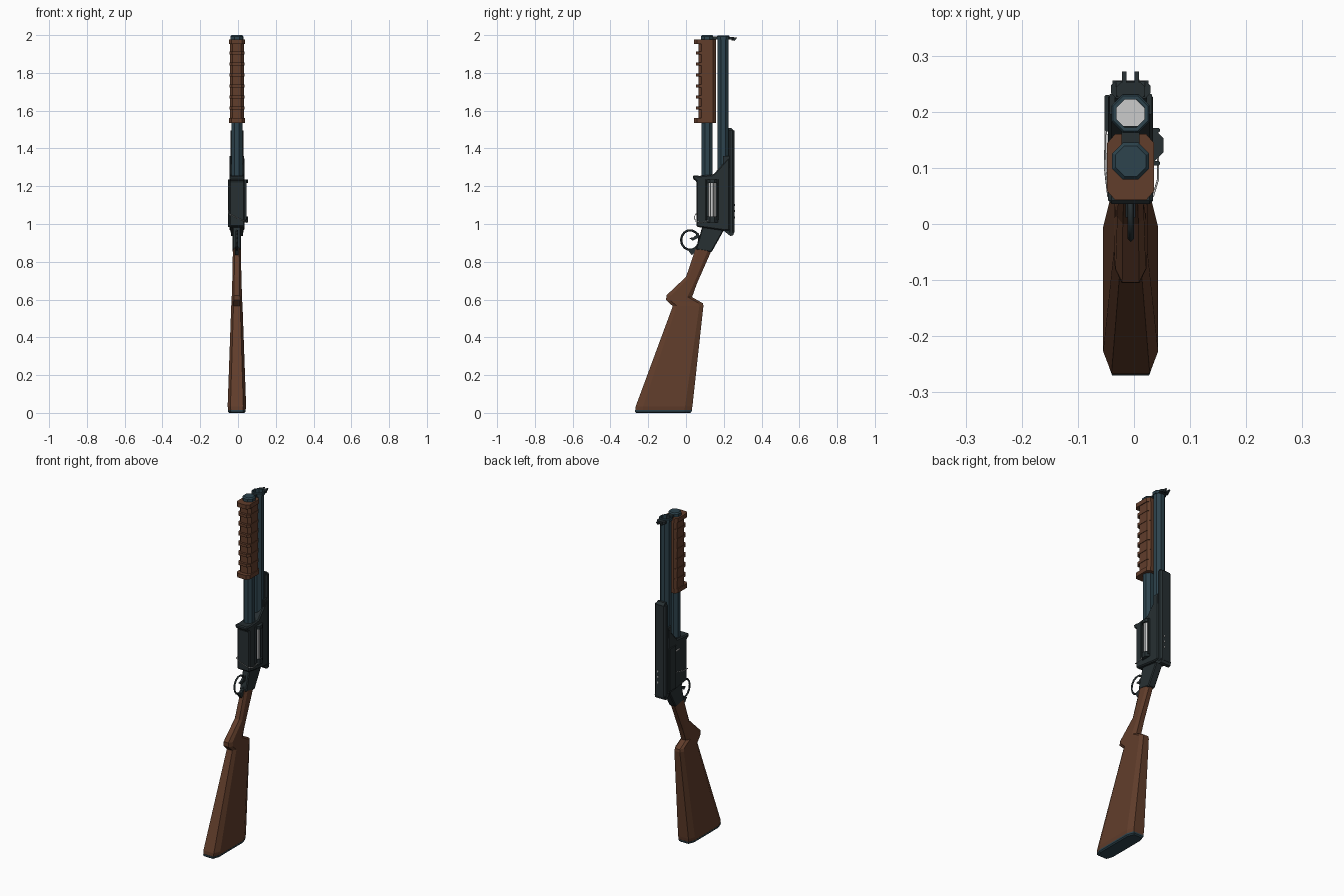
import bpy, bmesh
from math import pi, cos, sin
from mathutils import Vector

CX = -0.006  # gun centre line


def material(name, rgb):
    m = bpy.data.materials.new(name)
    m.diffuse_color = (*rgb, 1)
    return m


WOOD = material("wood", (0.12, 0.047, 0.024))
STEEL = material("blued_steel", (0.026, 0.056, 0.074))
DARK = material("dark_metal", (0.02, 0.029, 0.032))


def finish(name, bm, mat=None):
    bmesh.ops.recalc_face_normals(bm, faces=bm.faces[:])
    me = bpy.data.meshes.new(name)
    bm.to_mesh(me)
    bm.free()
    if mat:
        me.materials.append(mat)
    ob = bpy.data.objects.new(name, me)
    bpy.context.collection.objects.link(ob)
    return ob


def skin(name, loops, mat=None):
    """Join rings of equal point count and cap both ends."""
    bm = bmesh.new()
    rings = [[bm.verts.new(p) for p in loop] for loop in loops]
    n = len(rings[0])
    for a, b in zip(rings, rings[1:]):
        for i in range(n):
            j = (i + 1) % n
            bm.faces.new((a[i], a[j], b[j], b[i]))
    bm.faces.new(rings[0])
    bm.faces.new(rings[-1])
    return finish(name, bm, mat)


def loft(name, sections, mat=None, cx=CX):
    """Sections: front y, z, back y, z, half width, chamfer in x, chamfer share in depth."""
    loops = []
    for y0, z0, y1, z1, w, c, k in sections:
        f, b = Vector((0, y0, z0)), Vector((0, y1, z1))
        pts = [(w - c, 0), (w, k), (w, 1 - k), (w - c, 1)]
        pts += [(-x, t) for x, t in reversed(pts)]
        loops.append([f.lerp(b, t) + Vector((cx + x, 0, 0)) for x, t in pts])
    return skin(name, loops, mat)


def block(name, x0, x1, y0, y1, z0, z1, mat=None, c=0.004):
    w, k = (x1 - x0) / 2, c / (y1 - y0)
    return loft(name, [(y0, z, y1, z, w, c, k) for z in (z0, z1)], mat, (x0 + x1) / 2)


def prism(name, outline, w, mat=None, bevel=0.0, cx=CX):
    """Side outline (y, z) extruded across x."""
    ob = skin(name, [[(cx + s * w, y, z) for y, z in outline] for s in (-1, 1)], mat)
    if bevel:
        b = ob.modifiers.new("bevel", "BEVEL")
        b.width, b.segments, b.limit_method = bevel, 1, "ANGLE"
    return ob


def turned(name, cx, y, rings, mat=None, n=8):
    """Upright faceted body from (flat radius, z) rings."""
    q = cos(pi / n)
    return skin(name, [[(cx + r / q * cos(2 * pi * (i + .5) / n),
                         y + r / q * sin(2 * pi * (i + .5) / n), z)
                        for i in range(n)] for r, z in rings], mat)


def wire(name, pts, r, mat=None, closed=False):
    cu = bpy.data.curves.new(name, "CURVE")
    cu.dimensions, cu.bevel_depth, cu.bevel_resolution = "3D", r, 0
    sp = cu.splines.new("POLY")
    sp.points.add(len(pts) - 1)
    for p, co in zip(sp.points, pts):
        p.co = (*co, 1)
    sp.use_cyclic_u, cu.use_fill_caps = closed, True
    if mat:
        cu.materials.append(mat)
    ob = bpy.data.objects.new(name, cu)
    bpy.context.collection.objects.link(ob)


# Stock and butt pad
loft("stock", [
    (-0.268, 0.014, 0.030, 0.014, 0.046, 0.014, 0.13),
    (-0.266, 0.035, 0.034, 0.035, 0.049, 0.015, 0.13),
    (-0.070, 0.565, 0.092, 0.565, 0.030, 0.012, 0.13),
    (-0.105, 0.597, 0.090, 0.580, 0.028, 0.012, 0.13),
    (-0.104, 0.622, 0.032, 0.613, 0.027, 0.012, 0.18),
    (0.000, 0.720, 0.058, 0.685, 0.024, 0.010, 0.22),
    (0.052, 0.872, 0.133, 0.855, 0.021, 0.009, 0.22)], WOOD)
loft("butt_pad", [
    (-0.264, 0.0, 0.024, 0.0, 0.040, 0.013, 0.13),
    (-0.270, 0.006, 0.030, 0.006, 0.046, 0.014, 0.13),
    (-0.270, 0.015, 0.031, 0.015, 0.047, 0.014, 0.13)], STEEL)

# Receiver, tang and back rail
prism("receiver", [(0.056, 0.985), (0.20, 0.965), (0.232, 0.965), (0.232, 1.36),
                   (0.205, 1.33), (0.145, 1.262), (0.072, 1.255), (0.036, 1.258),
                   (0.036, 1.24), (0.056, 1.225)], 0.040, DARK, 0.006)
prism("tang", [(0.052, 0.865), (0.135, 0.85), (0.205, 0.975), (0.09, 1.0)], 0.022, DARK, 0.005)
block("back_rail", CX - .035, CX + .035, 0.224, 0.256, 0.955, 1.495, DARK, 0.009)
prism("rail_foot", [(0.195, 0.968), (0.235, 0.936), (0.25, 0.94), (0.256, 0.96), (0.23, 0.98)], 0.032, DARK)
prism("rail_tip", [(0.226, 1.495), (0.254, 1.495), (0.240, 1.508), (0.226, 1.508)], 0.026, DARK)
for s in (-1, 1):
    block("barrel_cheek", CX + s * .033 - .005, CX + s * .033 + .005, 0.195, 0.232, 1.3, 1.36, DARK, 0.002)

# Left side panel and right loading port with bolt
block("left_panel", -0.053, -0.042, 0.165, 0.23, 0.985, 1.235, DARK, 0.003)
for y in (0.108, 0.167):
    block("port_frame_side", 0.030, 0.046, y - .004, y + .004, 1.02, 1.235, DARK, 0.002)
for z0, z1 in ((1.008, 1.04), (1.218, 1.236)):
    turned("port_frame_end", 0.024, 0.140, [(0.029, z0), (0.029, z1)], DARK)
turned("bolt", 0.023, 0.138, [(0.022, 1.03), (0.022, 1.225)])
for y in (0.131, 0.145):
    block("bolt_groove", 0.040, 0.0462, y - .0015, y + .0015, 1.04, 1.218, DARK, 0.001)

# Sling wire and small pins
wire("sling_wire", [(-0.050, 0.17, 1.075), (-0.0515, 0.10, 1.06), (-0.046, 0.050, 1.052),
                    (-0.01, 0.044, 1.035), (0.034, 0.050, 1.015), (0.043, 0.08, 1.008),
                    (0.043, 0.13, 1.02)], 0.0022)
block("left_pin", -0.0505, -0.040, 0.125, 0.16, 1.195, 1.202, None, 0.001)
for i in range(3):
    z = 1.03 + i * 0.033
    block("rail_pin", CX + .008, CX + .016, 0.25, 0.2585, z, z + .01, None, 0.002)

# Trigger guard and trigger
wire("trigger_guard", [(CX, 0.022 + 0.048 * cos(a), 0.915 + 0.052 * sin(a))
                       for a in (2 * pi * i / 14 for i in range(14))], 0.006, DARK, True)
prism("guard_tail", [(0.012, 0.86), (0.030, 0.835), (0.056, 0.855), (0.06, 0.88)], 0.009, DARK)
prism("trigger", [(0.07, 0.955), (0.07, 0.93), (0.035, 0.912), (0.018, 0.925), (0.04, 0.93)], 0.006, DARK)

# Barrel with open muzzle
turned("barrel", CX, 0.197, [(0.029, 1.22), (0.029, 1.978), (0.034, 1.978), (0.034, 1.993),
                             (0.031, 1.997), (0.025, 1.997), (0.025, 1.96)], STEEL)
turned("bore", CX, 0.197, [(0.0249, 1.955), (0.0249, 1.965)])

# Magazine tube and cap
turned("magazine_tube", CX, 0.112, [(0.029, 1.2), (0.029, 1.98)], STEEL)
turned("magazine_cap", CX, 0.112, [(0.033, 1.972), (0.033, 1.993), (0.027, 2.0)], STEEL)
block("barrel_clamp", CX - .016, CX + .016, 0.135, 0.175, 1.976, 1.992, DARK)

# Front sight
block("sight_base", CX - .026, CX + .026, 0.222, 0.252, 1.976, 1.99, DARK, 0.008)
for s in (-1, 1):
    prism("sight_blade", [(0.24, 1.973), (0.256, 1.97), (0.272, 1.987), (0.24, 1.99)],
          0.004, DARK, cx=CX + s * .011)

# Ribbed pump handle
def pump_part(name, y0, z0, z1, w):
    d = 0.160 - y0
    return loft(name, [(y0, z, 0.160, z, w, 0.014, 0.016 / d) for z in (z0, z1)], WOOD)


pump_part("pump_body", 0.066, 1.54, 1.972, 0.037)
pump_part("pump_end_lower", 0.043, 1.535, 1.56, 0.042)
pump_part("pump_end_upper", 0.043, 1.952, 1.977, 0.042)
for i in range(6):
    z = 1.605 + i * 0.0585
    pump_part("pump_rib", 0.052, z, z + 0.016, 0.0395)
